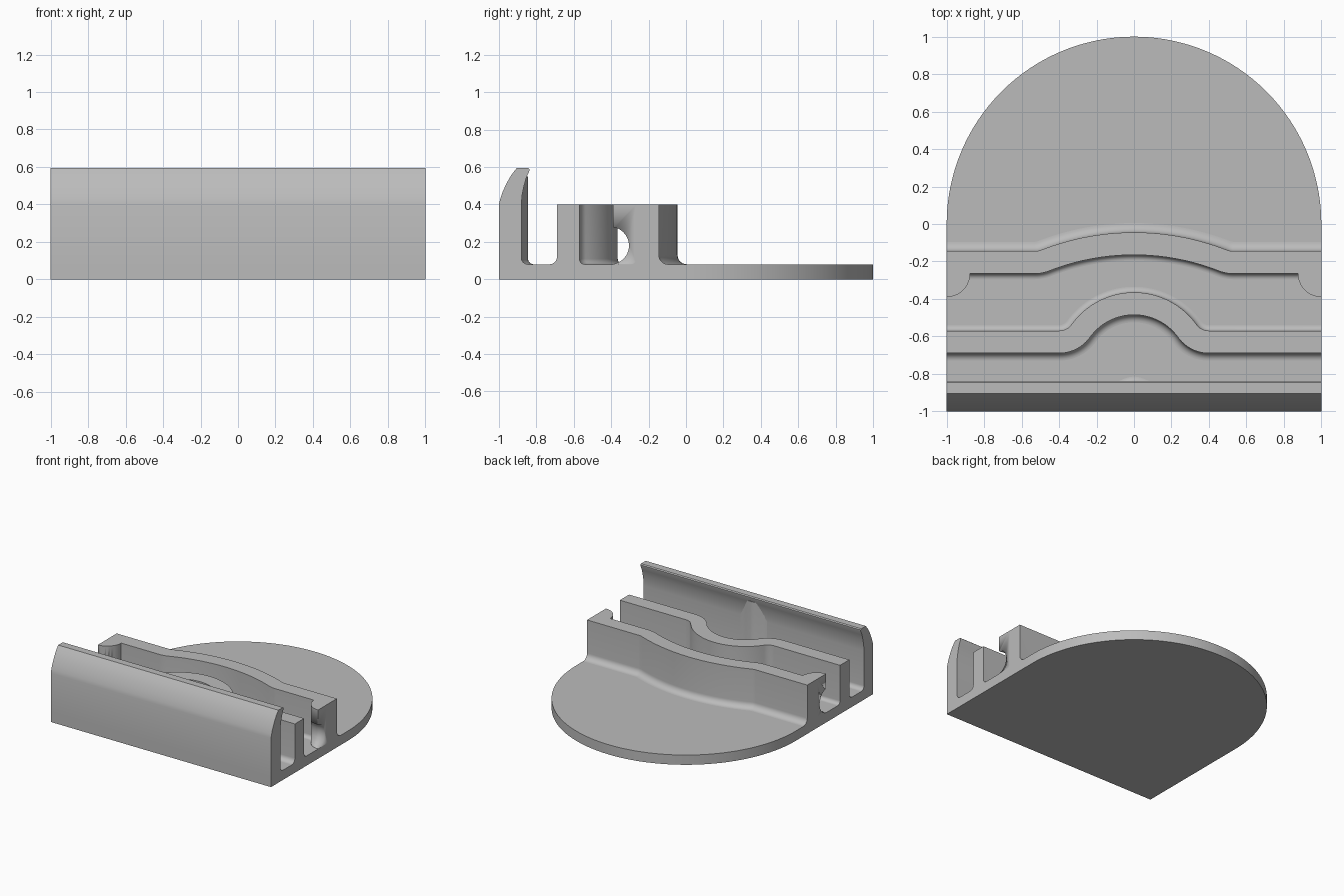
import bpy, bmesh
from math import sin, cos, pi, atan
from mathutils import Vector

cube = bpy.data.objects.get("Cube")
if cube:
    bpy.data.objects.remove(cube)

BASE = 0.08   # plate thickness
TOP = 0.4     # height of the two curved walls

grey = bpy.data.materials.new("grey plastic")
grey.use_nodes = True
grey.diffuse_color = (0.5, 0.5, 0.5, 1)
grey.node_tree.nodes["Principled BSDF"].inputs["Base Color"].default_value = (0.5, 0.5, 0.5, 1)


def finish(name, bm):
    bmesh.ops.recalc_face_normals(bm, faces=bm.faces)
    mesh = bpy.data.meshes.new(name)
    bm.to_mesh(mesh)
    bm.free()
    mesh.materials.append(grey)
    obj = bpy.data.objects.new(name, mesh)
    bpy.context.collection.objects.link(obj)
    bpy.ops.object.select_all(action='DESELECT')
    bpy.context.view_layer.objects.active = obj
    obj.select_set(True)
    bpy.ops.object.shade_smooth_by_angle(angle=0.6)
    return obj


def extrude(name, points, offset):
    """Closed 3D outline pushed along an offset vector."""
    bm = bmesh.new()
    face = bm.faces.new([bm.verts.new(p) for p in points])
    out = bmesh.ops.extrude_face_region(bm, geom=[face], use_keep_orig=True)
    verts = [g for g in out["geom"] if isinstance(g, bmesh.types.BMVert)]
    bmesh.ops.translate(bm, verts=verts, vec=offset)
    return finish(name, bm)


def arc(cx, cy, r, start, end, n):
    return [(cx + r * cos(start + (end - start) * i / n),
             cy + r * sin(start + (end - start) * i / n)) for i in range(n + 1)]


def sweep(name, path, profile):
    """Sweep a (sideways, height) section along a list of (point, normal)."""
    bm = bmesh.new()
    rings = [[bm.verts.new((p.x + n.x * d, p.y + n.y * d, z)) for d, z in profile]
             for p, n in path]
    count = len(profile)
    for a, b in zip(rings, rings[1:]):
        for i in range(count):
            j = (i + 1) % count
            bm.faces.new((a[i], a[j], b[j], b[i]))
    bm.faces.new(rings[0])
    bm.faces.new(rings[-1])
    return finish(name, bm)


def wall_path(y, rise, reach, radius):
    """Straight run that swells backwards in the middle through tangent arcs."""
    angle = 2 * atan(rise / reach)
    small = reach / sin(angle) - radius
    half = [(Vector((1, y)), Vector((0, 1)))]
    for i in range(13):
        t = angle * i / 12
        n = Vector((sin(t), cos(t)))
        half.append((Vector((reach, y + small)) - n * small, n))
    for i in range(1, 21):
        t = angle * (1 - i / 20)
        n = Vector((sin(t), cos(t)))
        half.append((Vector((0, y + rise - radius)) + n * radius, n))
    mirrored = [(Vector((-p.x, p.y)), Vector((-n.x, n.y))) for p, n in half[-2::-1]]
    return half + mirrored


def wall_section(front_fillet, back_fillet, half=0.06):
    back = arc(half + back_fillet, BASE + back_fillet, back_fillet, -pi / 2, -pi, 8)
    front = arc(-half - front_fillet, BASE + front_fillet, front_fillet, 0, -pi / 2, 8)
    return back + [(half, TOP), (-half, TOP)] + front


# Base plate: square front, half-round back
outline = [(-1, -1), (1, -1)] + arc(0, 0, 1, 0, pi, 96)
extrude("base_plate", [(x, y, 0) for x, y in outline], (0, 0, BASE))

# Front wall with an inward curving lip and a filleted foot
lip = [(-1, BASE), (-1, 0.4), (-0.993, 0.43), (-0.98, 0.468), (-0.96, 0.512), (-0.935, 0.556),
       (-0.905, 0.595), (-0.845, 0.595), (-0.837, 0.588), (-0.838, 0.578), (-0.855, 0.54),
       (-0.867, 0.495), (-0.877, 0.445), (-0.88, 0.4)]
foot = arc(-0.845, BASE + 0.035, 0.035, pi, 1.5 * pi, 8)
extrude("front_wall", [(-1, y, z) for y, z in lip + foot], (2, 0, 0))

# Shallow rounded rib in the middle of the front wall
rib = []
for i in range(17):
    t = pi * (i / 8 - 1)
    slope = -0.0175 * sin(t) * pi / 0.12
    rib.append((Vector((0.12 * t / pi, -0.8795 + 0.0175 * (1 + cos(t)))),
                Vector((-slope, 1)).normalized()))
rib_foot = arc(0.03, BASE + 0.03, 0.03, -pi / 2, -pi, 6)
sweep("front_wall_rib", rib, rib_foot + [(0, 0.55), (-0.02, 0.55), (-0.02, BASE)])

# Two curved walls
sweep("middle_wall", wall_path(-0.63, 0.205, 0.4, 0.35), wall_section(0.04, 0.03))
sweep("back_wall", wall_path(-0.205, 0.1, 0.53, 1.3), wall_section(0.03, 0.05))

# Quarter-round end hooks with a round cable channel cut through
cutter = extrude("channel_cutter",
                 [(-1.2, y, z) for y, z in arc(-0.405, 0.18, 0.1, 0, 2 * pi, 48)[:-1]],
                 (2.4, 0, 0))
cutter.hide_render = True
cutter.hide_set(True)
for side, label in ((1, "left"), (-1, "right")):
    quarter = arc(1, -0.265, 0.125, pi, 1.5 * pi, 16) + [(1, -0.265)]
    hook = extrude(label + "_hook", [(side * x, y, BASE) for x, y in quarter],
                   (0, 0, TOP - BASE))
    cut = hook.modifiers.new("channel", 'BOOLEAN')
    cut.object = cutter
    cut.operation = 'DIFFERENCE'
    cut.solver = 'EXACT'
